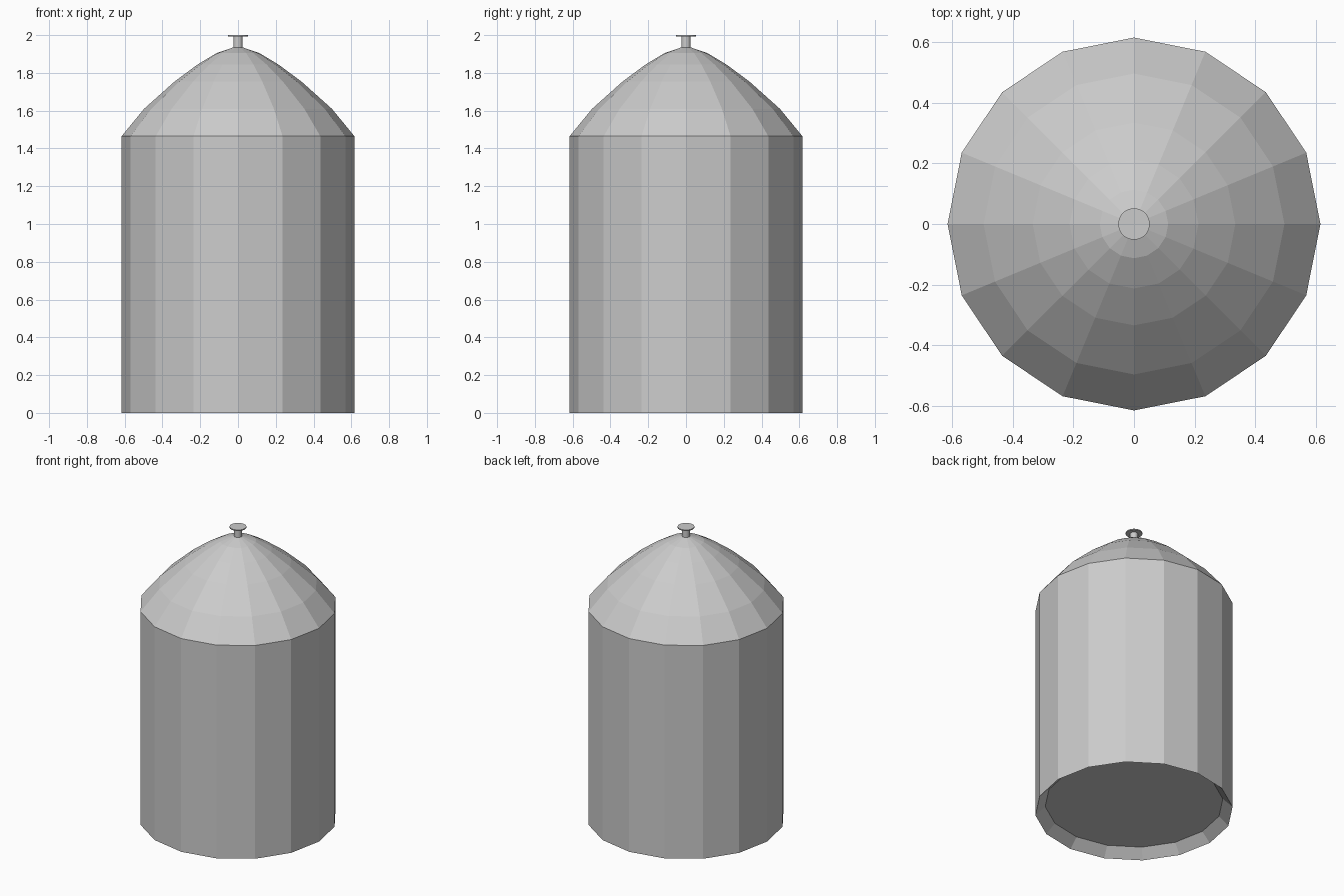
import bpy, bmesh
from math import cos, sin, tau

if "Cube" in bpy.data.objects:
    bpy.data.objects.remove(bpy.data.objects["Cube"])


def lathe(name, profile, sides):
    """Spin (radius, z) points round the z axis; end rings are capped unless open."""
    bm = bmesh.new()
    rings = [[bm.verts.new((r * cos(tau * i / sides), r * sin(tau * i / sides), z))
              for i in range(sides)] for r, z in profile]
    for a, b in zip(rings, rings[1:]):
        for i in range(sides):
            j = (i + 1) % sides
            bm.faces.new((a[i], a[j], b[j], b[i]))
    bm.faces.new(rings[0][::-1])
    bm.faces.new(rings[-1])
    mesh = bpy.data.meshes.new(name)
    bm.to_mesh(mesh)
    bm.free()
    ob = bpy.data.objects.new(name, mesh)
    bpy.context.collection.objects.link(ob)
    return ob


# Faceted tank: recessed base, straight wall and domed roof
lathe("tank_body", [(0.555, 0.06), (0.616, 0), (0.616, 1.465), (0.497, 1.61),
                    (0.335, 1.755), (0.213, 1.845), (0.113, 1.905), (0.025, 1.935)], 16)

# Vent on top: round stem with a thin flat cap
vent = lathe("vent_cap", [(0.024, 1.93), (0.024, 1.993), (0.052, 1.993), (0.052, 2.0)], 32)
bpy.context.view_layer.objects.active = vent
vent.select_set(True)
bpy.ops.object.shade_smooth_by_angle()
